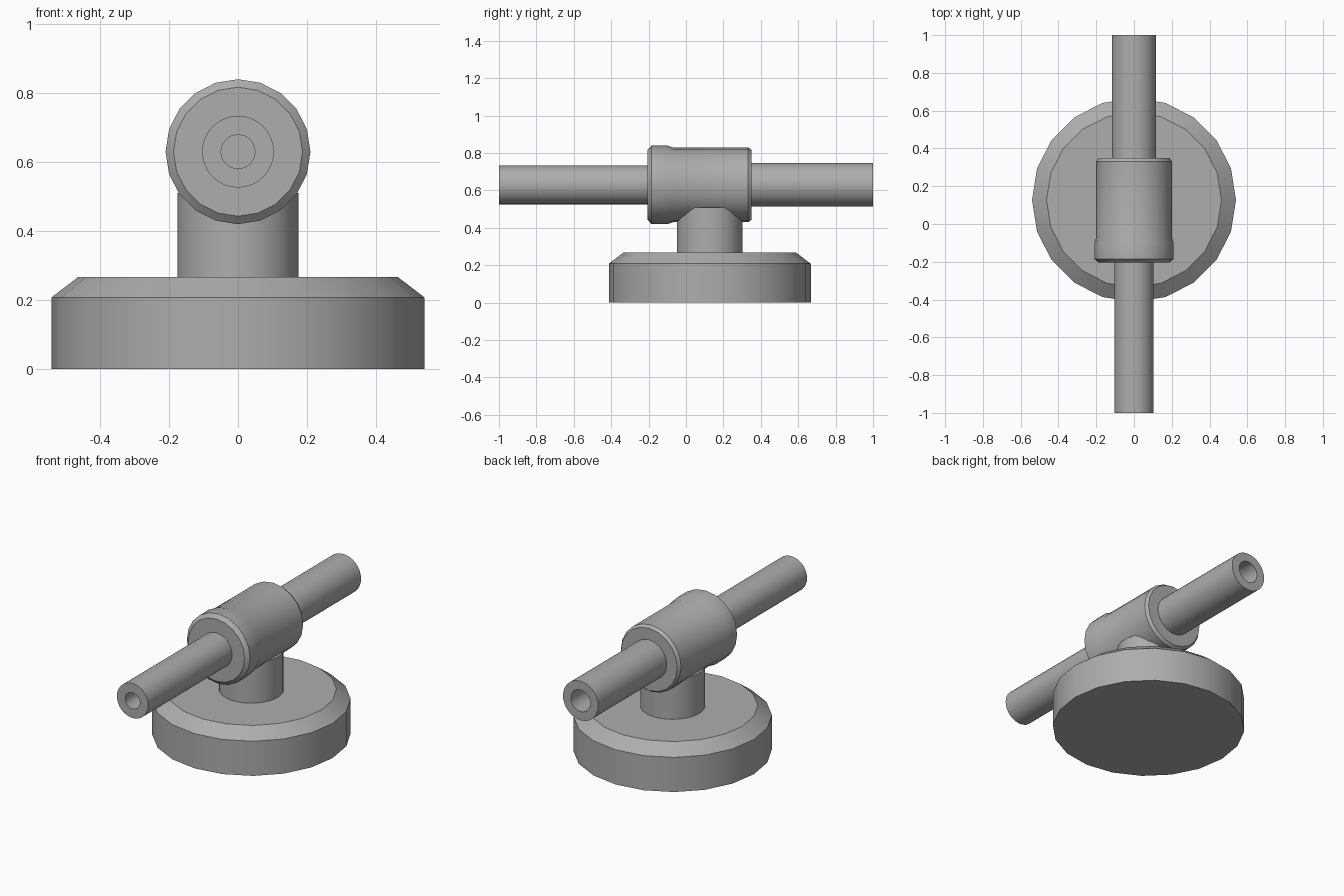
import bpy, math
from mathutils import Matrix

cube = bpy.data.objects.get("Cube")
if cube:
    bpy.data.objects.remove(cube, do_unlink=True)

GREY = 0.42
metal = bpy.data.materials.new("plain_grey")
metal.diffuse_color = (GREY, GREY, GREY, 1)
metal.use_nodes = True
metal.node_tree.nodes["Principled BSDF"].inputs["Base Color"].default_value = (GREY, GREY, GREY, 1)

PIPE_Z = 0.63
CENTRE_Y = 0.127


def lathe(name, profile, sides, matrix):
    """Spin (radius, height) points about z and cap both ends."""
    verts, faces = [], []
    for r, h in profile:
        for i in range(sides):
            a = math.tau * i / sides
            verts.append(matrix @ Matrix.Translation((r * math.cos(a), r * math.sin(a), h)).to_translation())
    for k in range(len(profile) - 1):
        for i in range(sides):
            j = (i + 1) % sides
            a, b = k * sides, (k + 1) * sides
            faces.append((a + i, a + j, b + j, b + i))
    last = (len(profile) - 1) * sides
    faces.append(tuple(reversed(range(sides))))
    faces.append(tuple(range(last, last + sides)))
    mesh = bpy.data.meshes.new(name)
    mesh.from_pydata(verts, [], faces)
    mesh.materials.append(metal)
    obj = bpy.data.objects.new(name, mesh)
    bpy.context.collection.objects.link(obj)
    bpy.ops.object.select_all(action='DESELECT')
    obj.select_set(True)
    bpy.context.view_layer.objects.active = obj
    bpy.ops.object.shade_smooth_by_angle(angle=math.radians(25))
    return obj


upright = Matrix.Translation((0, CENTRE_Y, 0))
axis = Matrix.Translation((0, 0, PIPE_Z))
to_back = axis @ Matrix.Rotation(-math.pi / 2, 4, 'X')
to_front = axis @ Matrix.Rotation(math.pi / 2, 4, 'X')

# Chamfered round base and its post
lathe("base", [(0.54, 0), (0.54, 0.208), (0.463, 0.267)], 20, upright)
lathe("post", [(0.176, 0.25), (0.176, 0.51)], 32, upright)

# Barrel with a raised collar at the front end
lathe("barrel", [(0.187, -0.205), (0.21, -0.185), (0.21, -0.10), (0.2, -0.07),
                 (0.2, 0.332), (0.187, 0.35)], 20, to_back)

# Hollow pipes: outer wall, rim, then bore down to a floor inside the barrel
for name, matrix, start, radius, bore in (
        ("front_pipe", to_front, 0.19, 0.104, 0.049),
        ("back_pipe", to_back, 0.33, 0.117, 0.065)):
    lathe(name, [(radius, start), (radius, 1), (bore, 1), (bore, start + 0.02)], 32, matrix)
